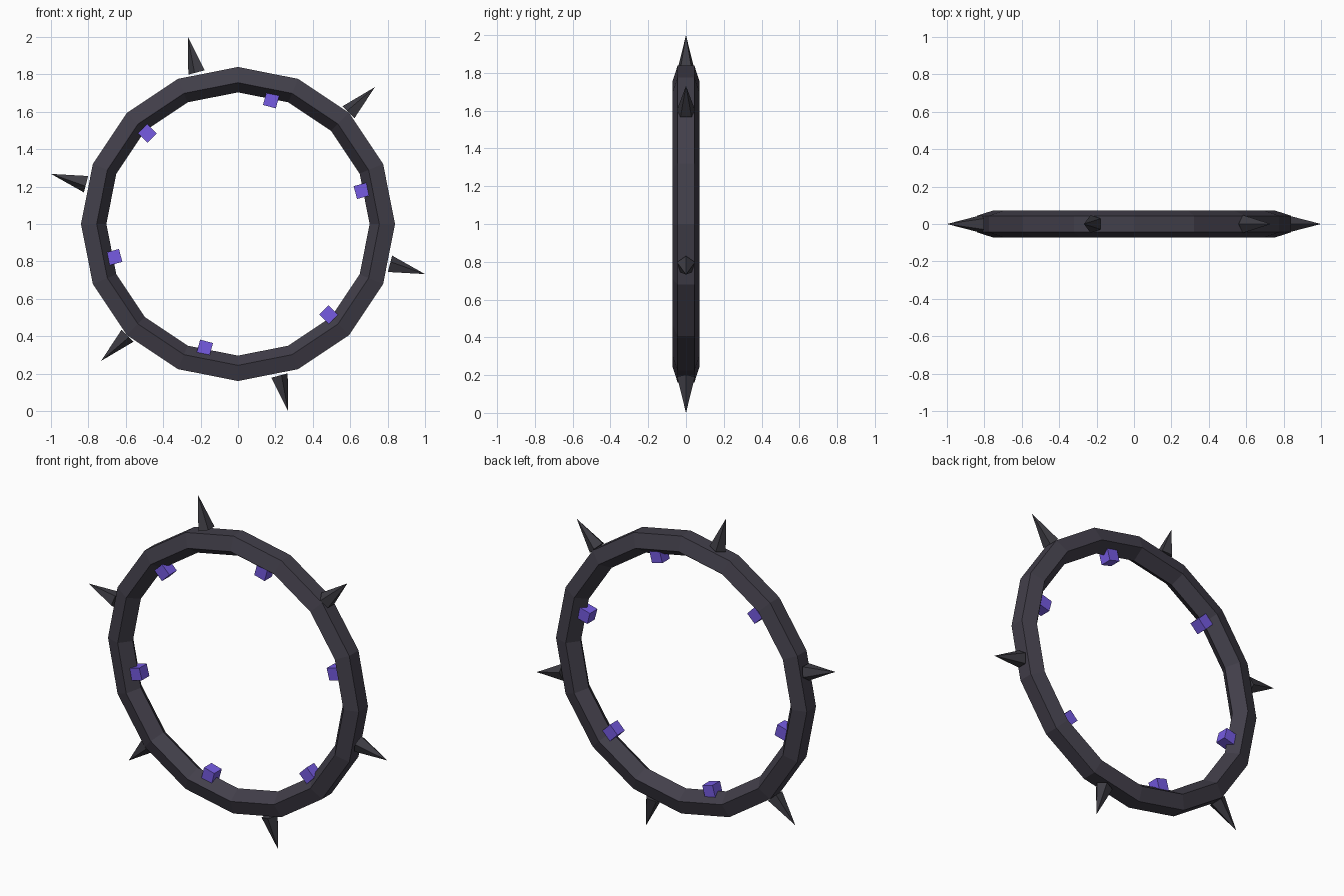
import bpy
from math import sin, cos, radians, tau
from mathutils import Matrix, Vector

if "Cube" in bpy.data.objects:
    bpy.data.objects.remove(bpy.data.objects["Cube"])

CENTER = Vector((0, 0, 1))


def material(name, color):
    m = bpy.data.materials.new(name)
    m.diffuse_color = (*color, 1)
    m.use_nodes = True
    m.node_tree.nodes["Principled BSDF"].inputs["Base Color"].default_value = m.diffuse_color
    return m


def add_mesh(name, verts, faces, mat, matrix=Matrix()):
    me = bpy.data.meshes.new(name)
    me.from_pydata(verts, [], faces)
    me.materials.append(mat)
    ob = bpy.data.objects.new(name, me)
    bpy.context.collection.objects.link(ob)
    ob.matrix_world = matrix
    return ob


def radial_frame(deg, radius):
    # local z points outward, local x runs around the ring
    a = radians(deg)
    out = Vector((cos(a), 0, sin(a)))
    around = Vector((-sin(a), 0, cos(a)))
    m = Matrix((around, out.cross(around), out)).transposed().to_4x4()
    m.translation = CENTER + out * radius
    return m


dark = material("dark_metal", (0.054, 0.049, 0.068))
spike_mat = material("spike_metal", (0.047, 0.045, 0.056))
violet = material("violet_gem", (0.18, 0.105, 0.76))

# Ring: pentagon section with its point facing inward, 16 segments
N, S, R, r = 16, 5, 0.779, 0.075
verts = []
for i in range(N):
    a = tau * i / N
    for j in range(S):
        b = tau * (j + 0.5) / S
        d = R + r * cos(b)
        verts.append((d * cos(a), r * sin(b), 1 + d * sin(a)))
faces = []
for i in range(N):
    for j in range(S):
        k, n = (i + 1) % N, (j + 1) % S
        faces.append((i * S + j, i * S + n, k * S + n, k * S + j))
add_mesh("ring", verts, faces, dark)

# Spikes: five-sided cones on the outside
cone = [(0.05 * cos(tau * j / 5), 0.05 * sin(tau * j / 5), 0) for j in range(5)]
cone.append((0, 0, 0.195))
cone_faces = [(j, (j + 1) % 5, 5) for j in range(5)] + [(4, 3, 2, 1, 0)]
for k in range(6):
    add_mesh(f"spike_{k + 1}", cone, cone_faces, spike_mat,
             radial_frame(45 + 60 * k, 0.84))

# Gems: small cubes on the inside, between the spikes
h = 0.0355
for k in range(6):
    bpy.ops.mesh.primitive_cube_add(size=2 * h)
    gem = bpy.context.object
    gem.name = f"gem_{k + 1}"
    gem.matrix_world = radial_frame(15 + 60 * k, 0.685)
    gem.data.materials.append(violet)

# Consistent outward normals on the ring
ring = bpy.data.objects["ring"]
bpy.ops.object.select_all(action='DESELECT')
ring.select_set(True)
bpy.context.view_layer.objects.active = ring
bpy.ops.object.mode_set(mode='EDIT')
bpy.ops.mesh.select_all(action='SELECT')
bpy.ops.mesh.normals_make_consistent(inside=False)
bpy.ops.object.mode_set(mode='OBJECT')
